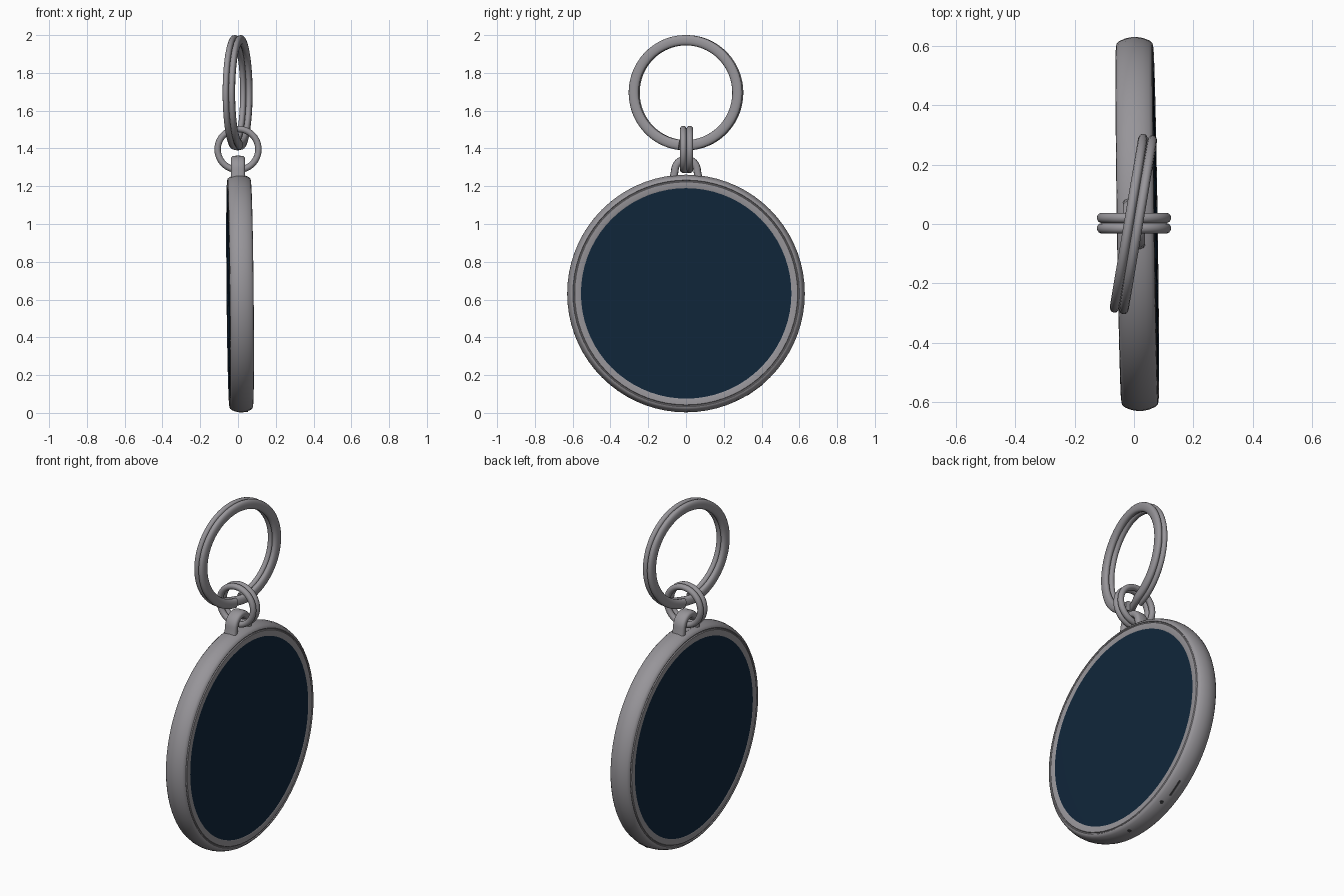
import bpy, bmesh, math
from mathutils import Vector, Matrix

if "Cube" in bpy.data.objects:
    bpy.data.objects.remove(bpy.data.objects["Cube"])

def material(name, rgb):
    m = bpy.data.materials.new(name)
    m.diffuse_color = (*rgb, 1)
    m.use_nodes = True
    m.node_tree.nodes["Principled BSDF"].inputs["Base Color"].default_value = m.diffuse_color
    return m

METAL = material("brushed steel", (0.31, 0.30, 0.32))
NAVY = material("navy enamel", (0.005, 0.019, 0.042))
DARK = material("dark recess", (0.06, 0.06, 0.065))

def finish(name, bm, mat, matrix=Matrix(), angle=35):
    bmesh.ops.recalc_face_normals(bm, faces=bm.faces)
    me = bpy.data.meshes.new(name)
    bm.to_mesh(me)
    bm.free()
    me.materials.append(mat)
    ob = bpy.data.objects.new(name, me)
    bpy.context.collection.objects.link(ob)
    ob.matrix_world = matrix
    bpy.ops.object.select_all(action='DESELECT')
    ob.select_set(True)
    bpy.context.view_layer.objects.active = ob
    bpy.ops.object.shade_smooth_by_angle(angle=math.radians(angle))
    return ob

def lathe(name, profile, mat, matrix, steps=72):
    """Spin (radius, x) points around the x axis."""
    bm = bmesh.new()
    vs = [bm.verts.new((x, r, 0)) for r, x in profile]
    es = [bm.edges.new(p) for p in zip(vs, vs[1:])]
    bmesh.ops.spin(bm, geom=vs + es, cent=(0, 0, 0), axis=(1, 0, 0),
                   angle=math.tau, steps=steps, use_duplicate=False)
    bmesh.ops.remove_doubles(bm, verts=bm.verts, dist=1e-5)
    return finish(name, bm, mat, matrix)

def sweep(name, path, half_r, half_x, mat, matrix=Matrix(), power=0.7, n=14):
    """Sweep a rounded section along a path that runs mostly in the yz plane."""
    bm = bmesh.new()
    rings = []
    for i, p in enumerate(path):
        t = path[min(i + 1, len(path) - 1)] - path[max(i - 1, 0)]
        t.x = 0
        nrm = t.normalized().cross(Vector((1, 0, 0)))
        ring = []
        for k in range(n):
            c, s = math.cos(math.tau * k / n), math.sin(math.tau * k / n)
            u = math.copysign(abs(c) ** power, c) * half_r
            w = math.copysign(abs(s) ** power, s) * half_x
            ring.append(bm.verts.new(p + nrm * u + Vector((w, 0, 0))))
        rings.append(ring)
    for a, b in zip(rings, rings[1:]):
        for k in range(n):
            bm.faces.new((a[k], a[(k + 1) % n], b[(k + 1) % n], b[k]))
    bm.faces.new(rings[0])
    bm.faces.new(rings[-1])
    return finish(name, bm, mat, matrix, 50)

def split_coil(radius, offset, gap, steps=160):
    """Two turns side by side, with a quick crossover at the bottom."""
    pts = []
    for i in range(steps + 1):
        a = gap + (2 * math.tau - 2 * gap) * i / steps
        f = min(max((a - math.tau) / 0.3, -1), 1)
        x = offset * math.sin(f * math.pi / 2)
        pts.append(Vector((x, radius * math.sin(a), -radius * math.cos(a))))
    return pts

# Slightly tilted frame for the round body
tilt = Vector((1, 0, 0)).rotation_difference(Vector((1, 0.015, 0.0097))).to_matrix().to_4x4()
BODY = Matrix.Translation((0.011, 0, 0.632)) @ tilt

# Round metal rim with a fine groove on each side
half = [(0.555, 0.050), (0.557, 0.061), (0.562, 0.063), (0.590, 0.063), (0.593, 0.058),
        (0.597, 0.058), (0.600, 0.062), (0.608, 0.060), (0.617, 0.050), (0.625, 0.030), (0.629, 0.010)]
rim = half + [(r, -x) for r, x in reversed(half)]
lathe("rim", rim + rim[:1], METAL, BODY)

# Enamel plates on both sides
for name, s in (("right_face", 1), ("left_face", -1)):
    lathe(name, [(0, 0.063 * s), (0.40, 0.0625 * s), (0.559, 0.061 * s), (0.559, 0.050 * s)], NAVY, BODY)

# Small pin holes and a slot on the underside of the rim
def on_rim(t, x, r=0.625):
    return BODY @ Matrix.Rotation(t, 4, 'X') @ Matrix.Translation((x, 0, -r))

for i, t in enumerate((0.02, 0.45)):
    bm = bmesh.new()
    bmesh.ops.create_cone(bm, cap_ends=True, segments=16, radius1=0.010, radius2=0.010, depth=0.007)
    finish(f"pin_hole_{i + 1}", bm, DARK, on_rim(t, 0.025))
bm = bmesh.new()
bmesh.ops.create_cube(bm, size=1, matrix=Matrix.Diagonal((0.010, 0.10, 0.007, 1)))
finish("rim_slot", bm, DARK, on_rim(0.62, 0.01, 0.626))

# Arched lug on top of the rim
arch = [Vector((0, -0.075, 1.20)), Vector((0, -0.066, 1.245))]
arch += [Vector((0, -0.059 * math.cos(a), 1.283 + 0.059 * math.sin(a)))
         for a in (math.pi * k / 16 for k in range(17))]
arch += [Vector((0, 0.066, 1.245)), Vector((0, 0.075, 1.20))]
sweep("lug", arch, 0.020, 0.037, METAL, power=0.6)
# Flat foot of the lug
bm = bmesh.new()
bmesh.ops.create_cube(bm, size=1, matrix=Matrix.Diagonal((0.074, 0.165, 0.05, 1)))
bmesh.ops.bevel(bm, geom=bm.edges[:], offset=0.012, segments=3, affect='EDGES')
finish("lug_foot", bm, METAL, Matrix.Translation((0, 0, 1.232)))

# Small doubled connecting link, lying across the lug
sweep("connecting_link", split_coil(0.108, 0.0175, 0.02), 0.017, 0.0175, METAL,
      Matrix.Translation((0, 0.003, 1.395)) @ Matrix.Rotation(math.pi / 2, 4, 'Z'), power=1)

# Large split key ring
sweep("key_ring", split_coil(0.278, 0.016, 0.12, 240), 0.027, 0.0165, METAL,
      Matrix.Translation((-0.002, 0, 1.695)) @ Matrix.Rotation(-0.167, 4, 'Z'), power=0.8)
